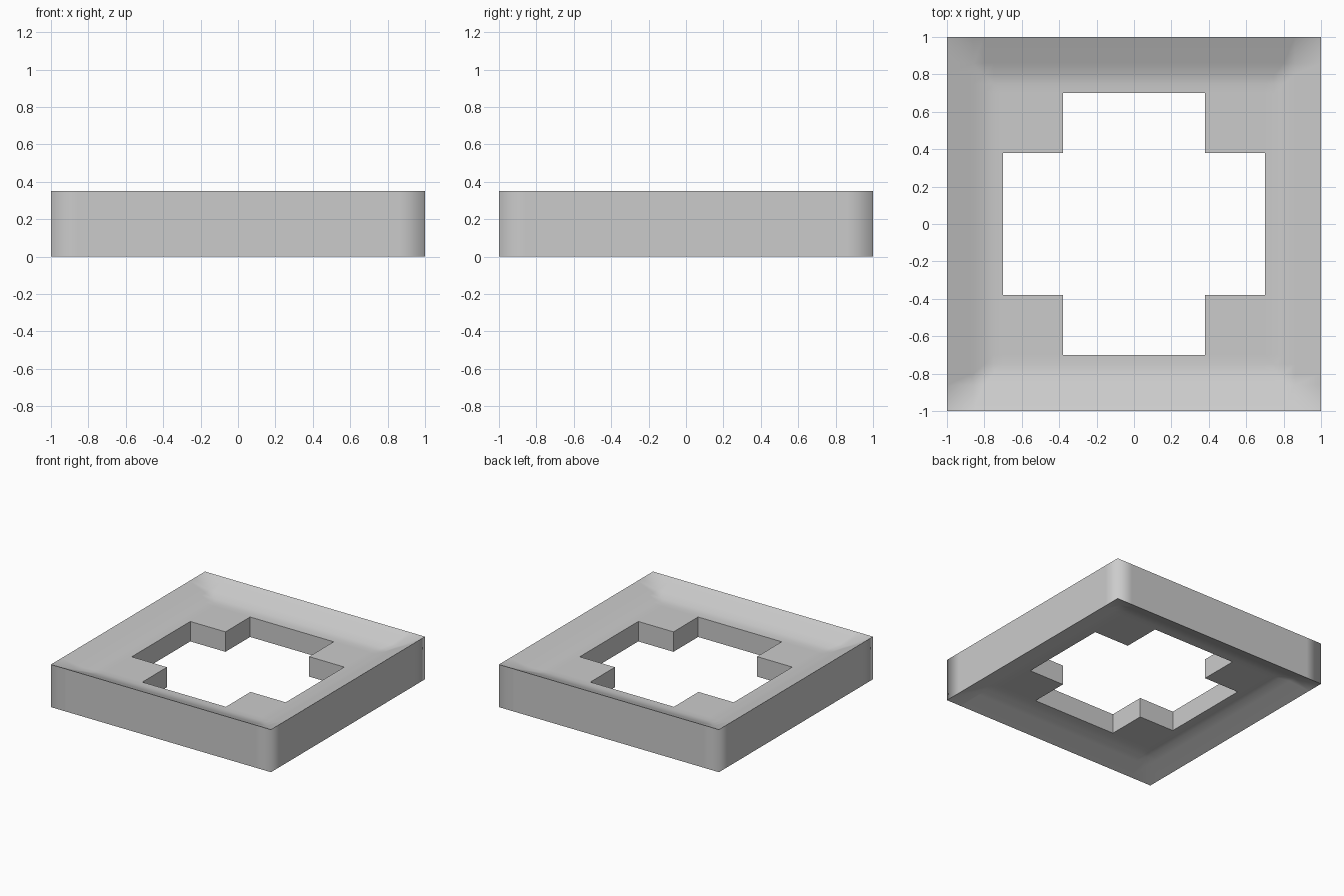
import bpy, bmesh, math

if "Cube" in bpy.data.objects:
    bpy.data.objects.remove(bpy.data.objects["Cube"])

HEIGHT = 0.35
# Dish profile: distance from centre -> how far the surface is sunk
PROFILE = [(1.0, 0.0), (0.86, 0.061), (0.80, 0.085), (0.75, 0.093), (0.70, 0.093), (0.38, 0.093)]
SINK = dict(PROFILE)
LINES = [-d for d, _ in PROFILE] + [d for d, _ in reversed(PROFILE)]


def in_hole(x, y):
    x, y = abs(x), abs(y)
    return max(x, y) < 0.70 and min(x, y) < 0.38


bm = bmesh.new()
n = len(LINES)

# Grid points for the dished top and the mirrored dished underside
top, bottom = {}, {}
cells = [(i, j) for i in range(n - 1) for j in range(n - 1)
         if not in_hole((LINES[i] + LINES[i + 1]) / 2, (LINES[j] + LINES[j + 1]) / 2)]
for i, j in cells:
    for k in ((i, j), (i + 1, j), (i + 1, j + 1), (i, j + 1)):
        if k not in top:
            x, y = LINES[k[0]], LINES[k[1]]
            s = SINK[max(abs(x), abs(y))]
            top[k] = bm.verts.new((x, y, HEIGHT - s))
            bottom[k] = bm.verts.new((x, y, s))

# Top and bottom skins, with cells on the diagonals split along the mitre
border = {}
for i, j in cells:
    q = [(i, j), (i + 1, j), (i + 1, j + 1), (i, j + 1)]
    if i == j:
        polys = [[q[0], q[1], q[2]], [q[0], q[2], q[3]]]
    elif i + j == n - 2:
        polys = [[q[1], q[2], q[3]], [q[1], q[3], q[0]]]
    else:
        polys = [q]
    for p in polys:
        bm.faces.new([top[k] for k in p])
        bm.faces.new([bottom[k] for k in reversed(p)])
    for a, b in zip(q, q[1:] + q[:1]):
        if (b, a) in border:
            del border[(b, a)]
        else:
            border[(a, b)] = True

# Outer walls and walls of the cross-shaped opening
for a, b in border:
    bm.faces.new([top[b], top[a], bottom[a], bottom[b]])
bmesh.ops.recalc_face_normals(bm, faces=bm.faces)

# Smooth shading; crisp rims and opening, soft outer vertical corners
for f in bm.faces:
    f.smooth = True
for e in bm.edges:
    a, b = e.verts
    outer_corner = all(abs(v.co.x) > 0.99 and abs(v.co.y) > 0.99 for v in (a, b))
    if e.calc_face_angle(0) > math.radians(50) and not outer_corner:
        e.smooth = False

mesh = bpy.data.meshes.new("dished_frame")
bm.to_mesh(mesh)
bm.free()
frame = bpy.data.objects.new("dished_frame", mesh)
bpy.context.collection.objects.link(frame)
